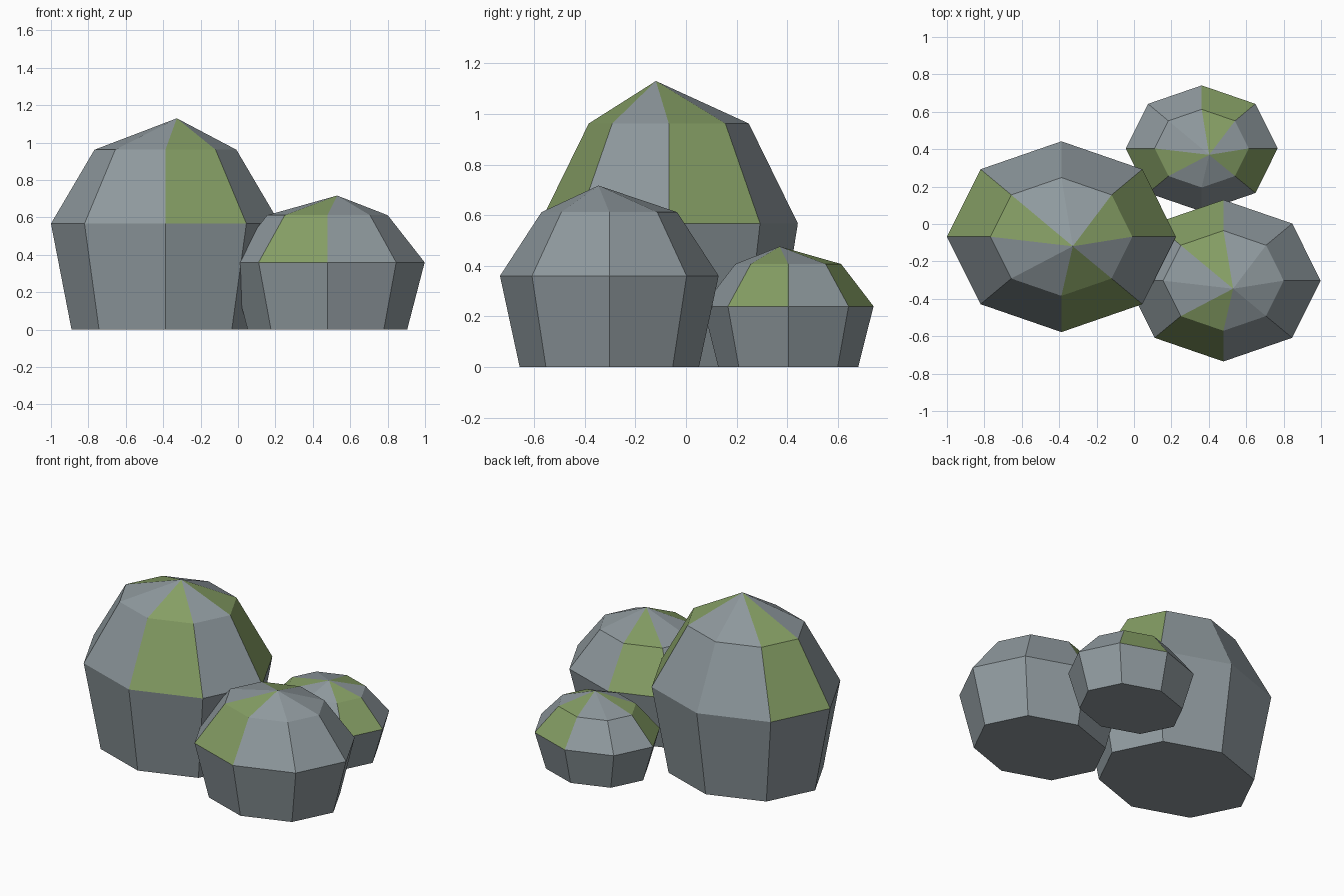
import bpy, bmesh, math

if "Cube" in bpy.data.objects:
    bpy.data.objects.remove(bpy.data.objects["Cube"])


def material(name, rgb):
    m = bpy.data.materials.new(name)
    m.diffuse_color = (*rgb, 1)
    m.use_nodes = True
    m.node_tree.nodes["Principled BSDF"].inputs["Base Color"].default_value = m.diffuse_color
    return m


STONE = material("grey stone", (0.275, 0.320, 0.342))
MOSS = material("green moss", (0.235, 0.342, 0.128))
N = 8


def boulder(name, cx, cy, rx, ry, z_mid, z_top, apex, moss_phase):
    """Eight-sided boulder: base, wide waist, shoulder and off-centre peak."""
    bm = bmesh.new()
    rings = []
    for scale, z in ((0.82, 0), (1, z_mid), (0.62, z_top)):
        rings.append([bm.verts.new((cx + rx * scale * math.cos(math.tau * i / N),
                                    cy + ry * scale * math.sin(math.tau * i / N), z))
                      for i in range(N)])
    peak = bm.verts.new(apex)
    bm.faces.new(rings[0][::-1])
    base, waist, shoulder = rings
    for i in range(N):
        j = (i + 1) % N
        bm.faces.new((base[i], base[j], waist[j], waist[i]))
        upper = bm.faces.new((waist[i], waist[j], shoulder[j], shoulder[i]))
        cap = bm.faces.new((shoulder[i], shoulder[j], peak))
        # every third upper sector is mossy
        upper.material_index = cap.material_index = int(i % 3 == moss_phase)
    me = bpy.data.meshes.new(name)
    bm.to_mesh(me)
    bm.free()
    me.materials.append(STONE)
    me.materials.append(MOSS)
    bpy.context.collection.objects.link(bpy.data.objects.new(name, me))


boulder("large_boulder", -0.388, -0.068, 0.612, 0.51, 0.567, 0.962, (-0.327, -0.119, 1.13), 0)
boulder("medium_boulder", 0.478, -0.303, 0.52, 0.432, 0.36, 0.612, (0.53, -0.346, 0.717), 2)
boulder("small_boulder", 0.362, 0.404, 0.406, 0.337, 0.24, 0.407, (0.402, 0.37, 0.476), 1)
